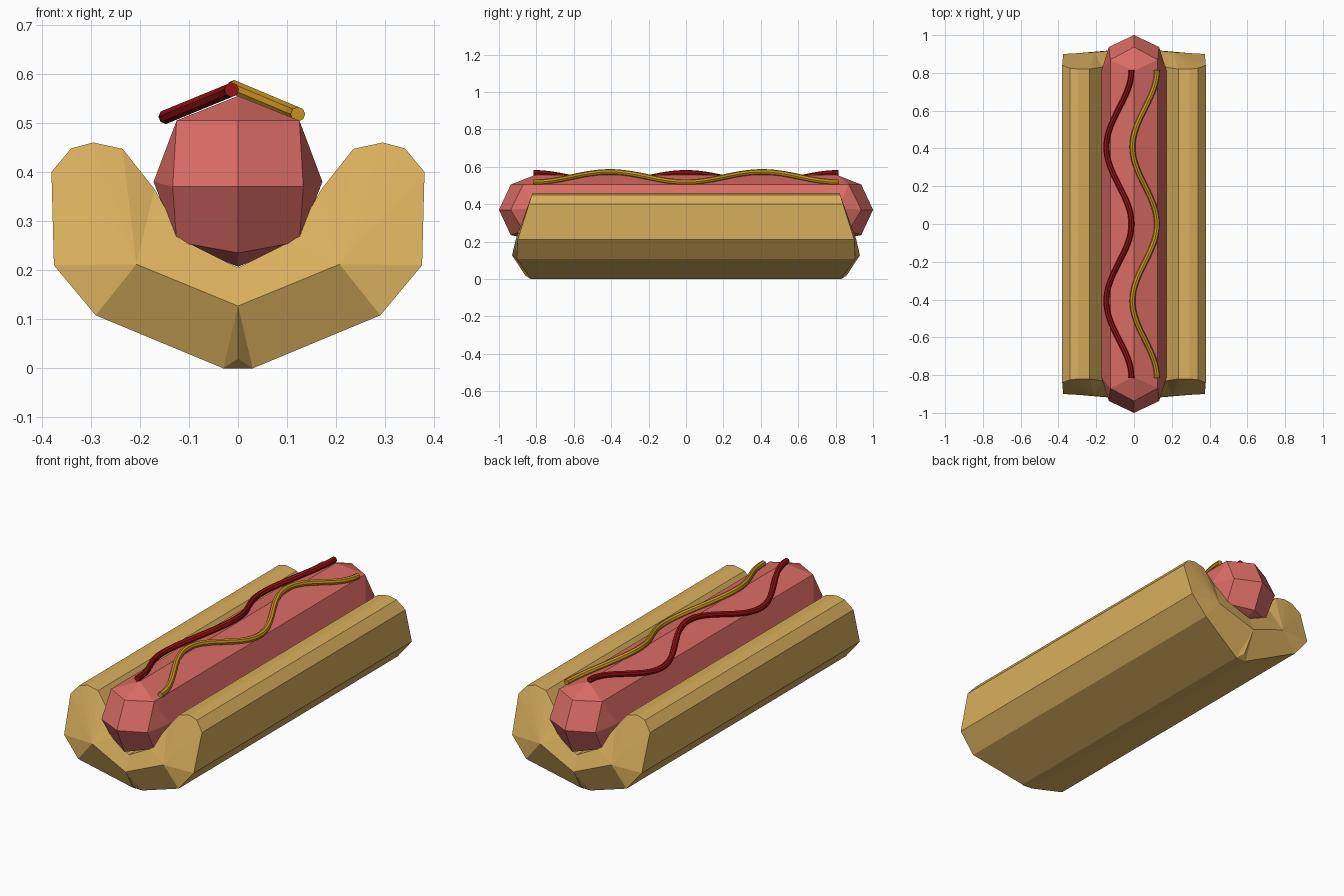
import bpy, bmesh
from math import cos, pi

if "Cube" in bpy.data.objects:
    bpy.data.objects.remove(bpy.data.objects["Cube"])


def paint(obj, color):
    mat = bpy.data.materials.new(obj.name + "_color")
    mat.diffuse_color = (*color, 1)
    mat.use_nodes = True
    mat.node_tree.nodes["Principled BSDF"].inputs["Base Color"].default_value = mat.diffuse_color
    obj.data.materials.append(mat)


def finish(bm, name, color):
    bmesh.ops.recalc_face_normals(bm, faces=bm.faces)
    mesh = bpy.data.meshes.new(name)
    bm.to_mesh(mesh)
    bm.free()
    obj = bpy.data.objects.new(name, mesh)
    bpy.context.collection.objects.link(obj)
    paint(obj, color)


# Bun: U-shaped section with a faceted cap at each end; points are (x, z, y)
outer = [(.03, 0, .83), (.29, .108, .905), (.375, .21, .90), (.38, .40, .84),
         (.34, .448, .825), (.295, .46, .82), (.235, .447, .82), (.17, .365, .83),
         (.11, .26, .88)]
bm = bmesh.new()
loops = []
for end in (-1, 1):
    def vert(p, side=1):
        return bm.verts.new((side * p[0], end * p[2], p[1]))
    inside = vert((0, .205, .90))
    mid = vert((0, .127, .93))
    low = vert((0, .02, .86))
    sides = []
    for s in (1, -1):
        ring = [vert(p, s) for p in outer]
        hub = vert((.207, .212, .91), s)
        sides.append(ring)
        bm.faces.new((mid, low, ring[0]))
        bm.faces.new((mid, ring[0], ring[1], hub))
        for a, b in zip(ring[1:], ring[2:]):
            bm.faces.new((hub, a, b))
        bm.faces.new((hub, ring[-1], inside, mid))
    bm.faces.new((low, sides[0][0], sides[1][0]))
    loops.append(sides[0] + [inside] + sides[1][::-1])
front, back = loops
for i in range(len(front)):
    j = (i + 1) % len(front)
    bm.faces.new((front[i], front[j], back[j], back[i]))
finish(bm, "bun", (.70, .43, .11))

# Sausage: long eight-sided body with rounded, faceted ends
bm = bmesh.new()
ends = []
for end in (-1, 1):
    def ring(points, y):
        return [bm.verts.new((x, end * y, z)) for x, z in points]
    pole = bm.verts.new((0, end, .37))
    mids = ring([(0, .505), (.133, .37), (0, .235), (-.133, .37)], .937)
    corners = ring([(.125, .505), (.125, .258), (-.125, .258), (-.125, .505)], .87)
    body = ring([(0, .555), (.172, .38), (0, .207), (-.172, .38)], .81)
    for k in range(4):
        n = (k + 1) % 4
        bm.faces.new((pole, mids[k], corners[k], mids[n]))
        bm.faces.new((mids[k], corners[k], body[k]))
        bm.faces.new((mids[n], corners[k], body[n]))
    ends.append([v for pair in zip(body, corners) for v in pair])
for i in range(8):
    j = (i + 1) % 8
    bm.faces.new((ends[0][i], ends[0][j], ends[1][j], ends[1][i]))
finish(bm, "sausage", (.71, .15, .13))


# Sauces: wavy tubes that follow the slope of the sausage top
def sauce(name, center, swing, z_mid, slope, color):
    curve = bpy.data.curves.new(name, "CURVE")
    curve.dimensions = "3D"
    curve.bevel_depth = .015
    curve.bevel_resolution = 2
    curve.use_fill_caps = True
    spline = curve.splines.new("POLY")
    count = 65
    spline.points.add(count - 1)
    for i, point in enumerate(spline.points):
        t = i / (count - 1)
        wave = swing * cos(4 * pi * t)
        point.co = (center + wave, -.815 + 1.63 * t, z_mid + slope * wave, 1)
    obj = bpy.data.objects.new(name, curve)
    bpy.context.collection.objects.link(obj)
    bpy.ops.object.select_all(action="DESELECT")
    obj.select_set(True)
    bpy.context.view_layer.objects.active = obj
    bpy.ops.object.convert(target="MESH")
    obj = bpy.context.object
    bpy.ops.object.shade_smooth_by_angle()
    obj.data.materials.clear()
    paint(obj, color)


sauce("ketchup", -.08, .067, .54, .41, (.30, .006, .006))
sauce("mustard", .057, .065, .545, -.42, (.60, .30, .015))
